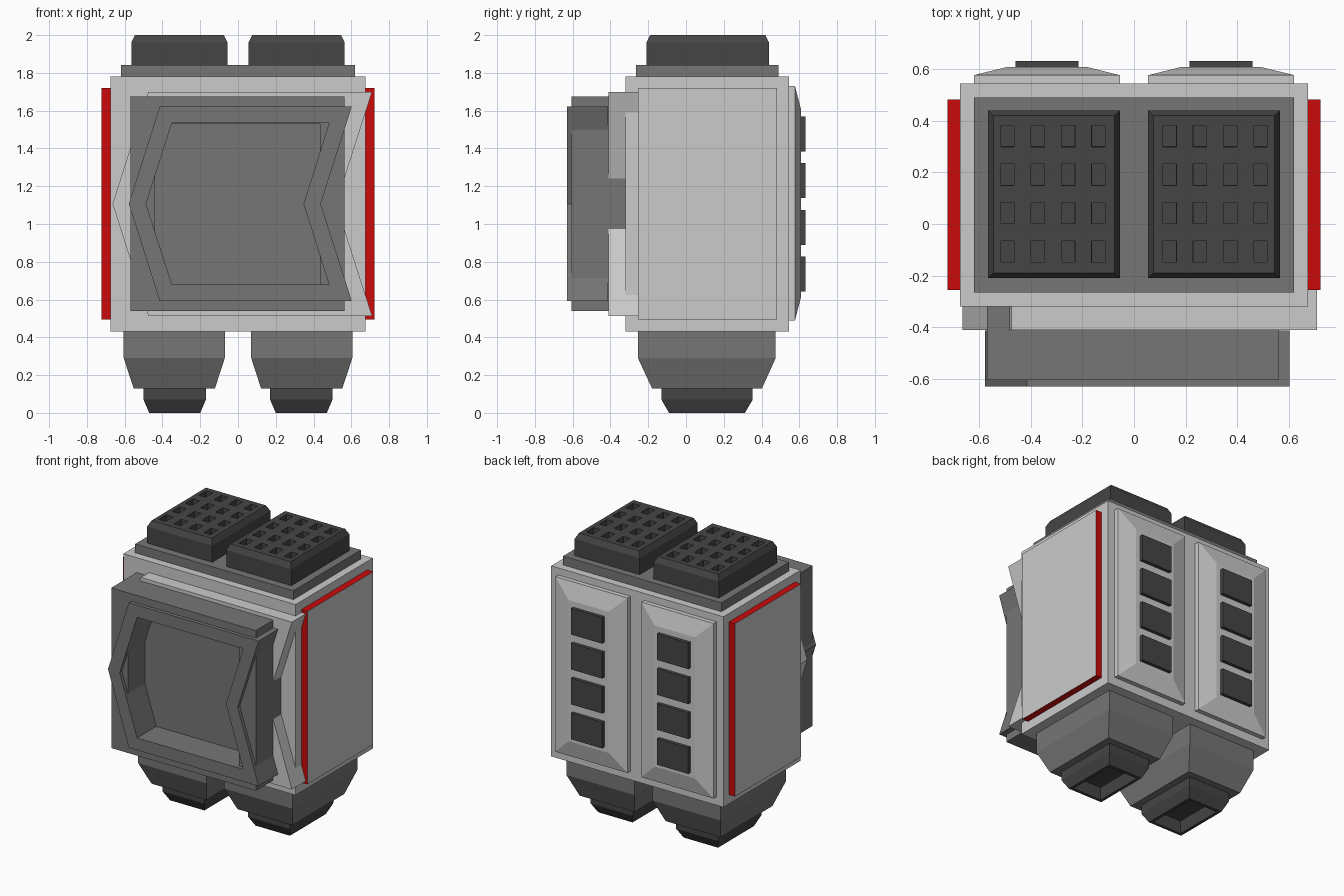
import bpy, bmesh

if "Cube" in bpy.data.objects:
    bpy.data.objects.remove(bpy.data.objects["Cube"])

red = bpy.data.materials.new("red_trim")
red.diffuse_color = (0.6, 0.003, 0.003, 1)
red.use_nodes = True
red.node_tree.nodes["Principled BSDF"].inputs["Base Color"].default_value = red.diffuse_color
dark = bpy.data.materials.new("dark_grey")
dark.diffuse_color = (0.06, 0.06, 0.06, 1)
dark.use_nodes = True
dark.node_tree.nodes["Principled BSDF"].inputs["Base Color"].default_value = dark.diffuse_color
mid = bpy.data.materials.new("mid_grey")
mid.diffuse_color = (0.18, 0.18, 0.18, 1)
mid.use_nodes = True
mid.node_tree.nodes["Principled BSDF"].inputs["Base Color"].default_value = mid.diffuse_color


def finish(name, bm, mat=None):
    me = bpy.data.meshes.new(name)
    bm.to_mesh(me)
    bm.free()
    me.materials.append(mat)
    ob = bpy.data.objects.new(name, me)
    bpy.context.collection.objects.link(ob)
    return ob


def loft(rings, closed=False):
    """Skin matching rings; cap both ends, or close the loop into a frame."""
    bm = bmesh.new()
    vs = [[bm.verts.new(p) for p in r] for r in rings]
    n = len(vs[0])
    for a, b in zip(vs, vs[1:] + (vs[:1] if closed else [])):
        for i in range(n):
            j = (i + 1) % n
            bm.faces.new((a[i], a[j], b[j], b[i]))
    if not closed:
        bm.faces.new(vs[0])
        bm.faces.new(vs[-1])
    bmesh.ops.recalc_face_normals(bm, faces=bm.faces)
    return bm


def rect_z(x0, x1, y0, y1, z):
    return [(x0, y0, z), (x1, y0, z), (x1, y1, z), (x0, y1, z)]


def box(x0, x1, y0, y1, z0, z1):
    return loft([rect_z(x0, x1, y0, y1, z0), rect_z(x0, x1, y0, y1, z1)])


def rect_y(x0, x1, z0, z1, y):
    return [(x0, y, z0), (x1, y, z0), (x1, y, z1), (x0, y, z1)]


def chevron(tip, left, right, notch, half, y, zc=1.107):
    return [(tip, y, zc), (left, y, zc + half), (right, y, zc + half),
            (notch, y, zc), (right, y, zc - half), (left, y, zc - half)]


def mirror(bm, s):
    if s < 0:
        bmesh.ops.scale(bm, vec=(-1, 1, 1), verts=bm.verts)
        bmesh.ops.reverse_faces(bm, faces=bm.faces)
    return bm


# central body and top plate
finish("body", box(-0.675, 0.675, -0.32, 0.545, 0.43, 1.78))
finish("top_plate", box(-0.62, 0.62, -0.265, 0.49, 1.78, 1.843), mid)

# front shield: light chevron plate, hollow box, chevron frame
finish("chevron_plate", loft([chevron(-0.664, -0.475, 0.71, 0.52, 0.593, y)
                              for y in (-0.41, -0.255)]))
finish("shield_back", box(-0.57, 0.563, -0.415, -0.26, 0.54, 1.675), mid)
outer, inner = (-0.57, 0.563, 0.54, 1.675), (-0.44, 0.433, 0.68, 1.53)
finish("shield_box", loft([rect_y(*outer, -0.605), rect_y(*outer, -0.415),
                           rect_y(*inner, -0.415), rect_y(*inner, -0.605)], True), mid)
outer = (-0.578, -0.415, 0.602, 0.438, 0.514)
inner = (-0.487, -0.35, 0.482, 0.347, 0.427)
finish("shield_frame", loft([chevron(*outer, -0.63), chevron(*outer, -0.412),
                             chevron(*inner, -0.412), chevron(*inner, -0.63)], True), mid)

for s, side in ((1, "right"), (-1, "left")):
    # side panel: grey outer face with red edges
    ob = finish(side + "_side_panel",
                mirror(box(0.67, 0.722, -0.255, 0.482, 0.495, 1.72), s))
    ob.data.materials.append(red)
    for p in ob.data.polygons:
        p.material_index = 0 if p.normal.x * s > 0.9 else 1

    # leg and hollow nozzle
    finish(side + "_leg", mirror(loft([
        rect_z(0.07, 0.605, -0.254, 0.475, 0.43),
        rect_z(0.07, 0.605, -0.254, 0.475, 0.29),
        rect_z(0.122, 0.552, -0.18, 0.402, 0.13)]), s), mid)
    bm = loft([rect_z(0.17, 0.5, -0.13, 0.353, 0.13),
               rect_z(0.17, 0.5, -0.13, 0.353, 0.07),
               rect_z(0.2, 0.47, -0.09, 0.312, 0)])
    mouth = [f for f in bm.faces if f.normal.z < -0.9 and f.calc_center_median().z < 0.01]
    bmesh.ops.inset_individual(bm, faces=mouth, thickness=0.03)
    bmesh.ops.inset_individual(bm, faces=mouth, thickness=0.02, depth=-0.08)
    finish(side + "_nozzle", mirror(bm, s), dark)

    # top vent block with a 4 x 4 grid of sunken holes
    rings = [rect_z(0.055, 0.565, -0.21, 0.44, 1.843),
             rect_z(0.055, 0.565, -0.21, 0.44, 1.96),
             rect_z(0.075, 0.545, -0.19, 0.42, 2.0)]
    bm = loft(rings)
    lid = [f for f in bm.faces if f.normal.z > 0.9 and f.calc_center_median().z > 1.99]
    bmesh.ops.delete(bm, geom=lid, context='FACES_ONLY')
    xs, ys = [0.075], [-0.19]
    for i in range(4):
        xs += [0.112 + i * 0.1175, 0.164 + i * 0.1175]
        ys += [-0.148 + i * 0.149, -0.065 + i * 0.149]
    xs.append(0.545)
    ys.append(0.42)
    grid = [[bm.verts.new((x, y, 2.0)) for y in ys] for x in xs]
    holes = []
    for i in range(9):
        for j in range(9):
            f = bm.faces.new((grid[i][j], grid[i + 1][j], grid[i + 1][j + 1], grid[i][j + 1]))
            f.normal_update()
            if i % 2 and j % 2:
                holes.append(f)
    bmesh.ops.inset_individual(bm, faces=holes, thickness=0.001, depth=-0.04)
    bmesh.ops.remove_doubles(bm, verts=bm.verts, dist=0.0001)
    finish(side + "_vent_block", mirror(bm, s), dark)

    # raised back panel with four windows
    finish(side + "_back_panel", mirror(loft([
        rect_y(0.055, 0.62, 0.49, 1.73, 0.54),
        rect_y(0.055, 0.62, 0.49, 1.73, 0.577),
        rect_y(0.18, 0.495, 0.61, 1.61, 0.608)]), s))
    for k in range(4):
        z = 0.642 + k * 0.2475
        finish(f"{side}_back_window_{k + 1}",
               mirror(box(0.215, 0.46, 0.6, 0.632, z, z + 0.185), s), dark)
